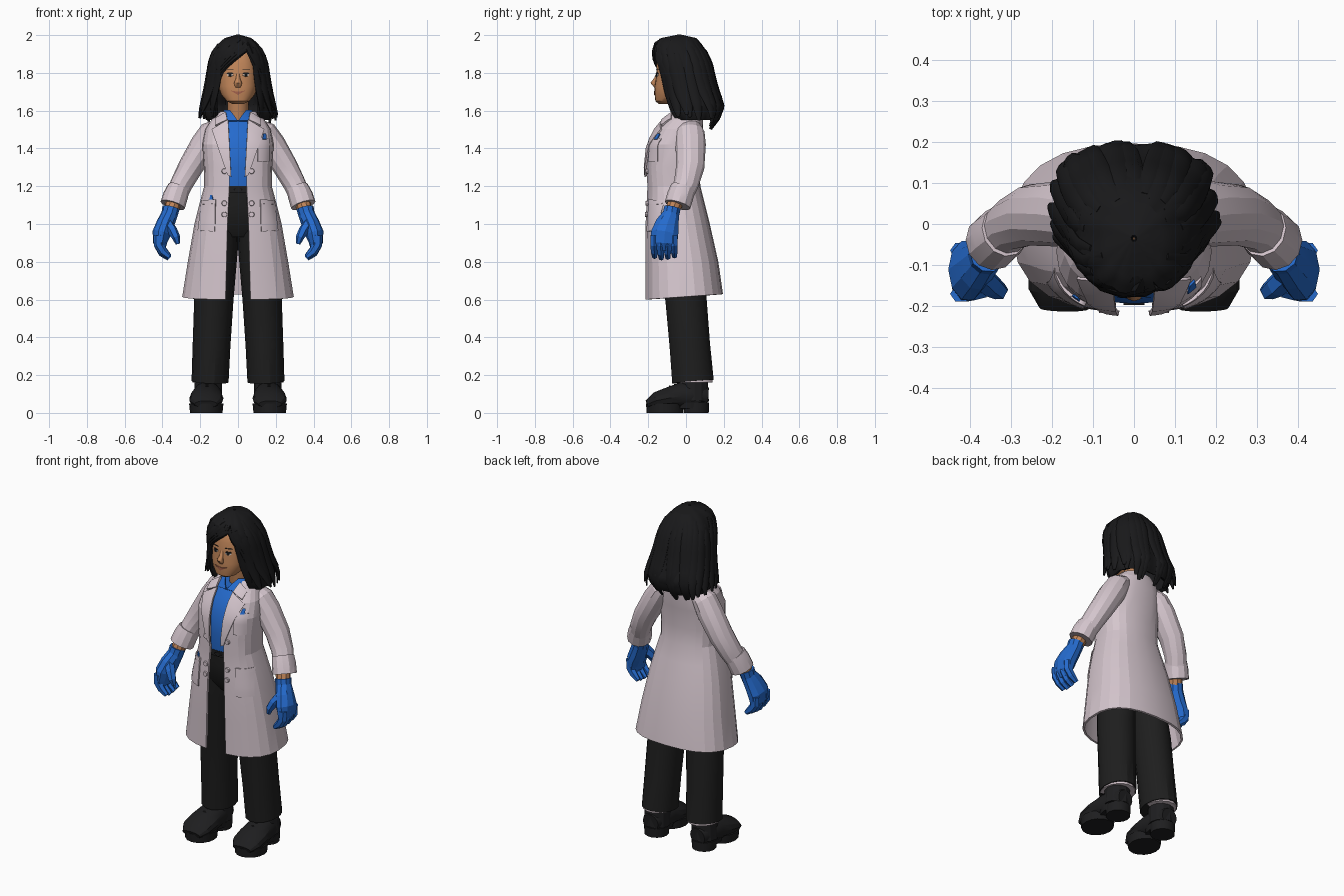
import bpy, bmesh, math, random
from mathutils import Vector

random.seed(4)
if "Cube" in bpy.data.objects:
    bpy.data.objects.remove(bpy.data.objects["Cube"])
POW = 2.5


def material(name, *rgb):
    m = bpy.data.materials.new(name)
    m.use_nodes = True
    m.diffuse_color = (*rgb, 1)
    m.node_tree.nodes["Principled BSDF"].inputs["Base Color"].default_value = (*rgb, 1)
    return m


COAT = material("pale_coat", .66, .56, .61)
BLUE = material("bright_blue", .018, .145, .61)
SKIN = material("brown_skin", .53, .235, .1)
CLOTH = material("black_cloth", .013, .013, .013)
LEATHER = material("black_leather", .013, .013, .014)
HAIRCOL = material("black_hair", .01, .01, .011)
WHITE = material("eye_white", .7, .68, .66)
LIPS = material("lip_brown", .36, .12, .07)


def grid(name, rows, mat, wrap=True, thick=0, angle=28):
    """Skin rows of points into a closed body or an open sheet."""
    bm = bmesh.new()
    vs = [[bm.verts.new(p) for p in row] for row in rows]
    n = len(vs[0])
    for a, b in zip(vs, vs[1:]):
        for j in range(n if wrap else n - 1):
            k = (j + 1) % n
            bm.faces.new((a[j], a[k], b[k], b[j]))
    if wrap:
        bm.faces.new(vs[0])
        bm.faces.new(vs[-1])
    bmesh.ops.remove_doubles(bm, verts=bm.verts, dist=.0001)
    bmesh.ops.recalc_face_normals(bm, faces=bm.faces)
    for e in bm.edges:
        e.smooth = not e.is_boundary
    me = bpy.data.meshes.new(name)
    bm.to_mesh(me)
    bm.free()
    me.materials.append(mat)
    ob = bpy.data.objects.new(name, me)
    bpy.context.collection.objects.link(ob)
    if thick:
        mod = ob.modifiers.new("thickness", 'SOLIDIFY')
        mod.thickness, mod.offset = thick, 0
    bpy.ops.object.select_all(action='DESELECT')
    ob.select_set(True)
    bpy.context.view_layer.objects.active = ob
    bpy.ops.object.shade_smooth_by_angle(angle=math.radians(angle))
    return ob


def spow(v, e):
    return math.copysign(abs(v) ** e, v)


def ring_at(rings, z):
    for a, b in zip(rings, rings[1:]):
        if z <= b[0]:
            t = max(0, (z - a[0]) / (b[0] - a[0]))
            return [p + (q - p) * t for p, q in zip(a, b)]
    return list(rings[-1])


def on_ring(r, a):
    """Point on a rounded ring (z, half width, front y, back y); angle 0 is the front."""
    return Vector((r[1] * spow(math.sin(a), 2 / POW),
                   (r[2] + r[3]) / 2 - (r[3] - r[2]) / 2 * spow(math.cos(a), 2 / POW), r[0]))


def front_y(rings, x, z):
    r = ring_at(rings, z)
    f = max(0, 1 - min(1, abs(x) / r[1]) ** POW) ** (1 / POW)
    return (r[2] + r[3]) / 2 - (r[3] - r[2]) / 2 * f


def loft(name, rings, mat, seg=24):
    return grid(name, [[on_ring(r, math.tau * j / seg) for j in range(seg)] for r in rings], mat)


def shell_rows(rings, seg, ripple=0):
    """Sheet rows that leave a gap at the front, from x = r[4] to x = r[5]."""
    rows = []
    for r in rings:
        e0, e1 = (math.copysign(math.asin(min(1, abs(g) / r[1]) ** (POW / 2)), g) for g in r[4:6])
        row = []
        for j in range(seg + 1):
            a = e1 + (math.tau + e0 - e1) * j / seg
            p = on_ring(r, a)
            k = 1 + ripple * math.sin(11 * a + 5 * r[0])
            row.append(Vector((p.x * k, p.y * k, p.z)))
        rows.append(row)
    return rows


def tube(name, pts, radii, mat, sides=10, hint=(1, 0, 0), angle=28):
    """Tapered tube; radii are (along hint, across hint)."""
    pts, rows = [Vector(p) for p in pts], []
    for i, p in enumerate(pts):
        t = (pts[min(i + 1, len(pts) - 1)] - pts[max(i - 1, 0)]).normalized()
        h = Vector(hint(p) if callable(hint) else hint)
        u = (h - t * h.dot(t)).normalized()
        v = t.cross(u)
        ru, rv = radii[i]
        rows.append([p + u * ru * math.cos(math.tau * j / sides) + v * rv * math.sin(math.tau * j / sides)
                     for j in range(sides)])
    return grid(name, rows, mat, angle=angle)


def patch(name, rings, corners, mat, off, thick, n=6):
    """Thin plate laid on the front of a body, from four (x, z) corners."""
    c, rows = [Vector(p) for p in corners], []
    for i in range(n + 1):
        lo, hi = c[0].lerp(c[3], i / n), c[1].lerp(c[2], i / n)
        row = [lo.lerp(hi, j / n) for j in range(n + 1)]
        rows.append([(q.x, front_y(rings, q.x, q.y) - off, q.y) for q in row])
    return grid(name, rows, mat, wrap=False, thick=thick)


# Open coat: z, half width, front, back, gap edges
BODY = [(.6, .29, -.21, .19, .065), (.8, .26, -.21, .165, .06), (1, .225, -.21, .12, .055),
        (1.1, .2, -.205, .095, .05), (1.2, .173, -.2, .07, .045), (1.3, .175, -.207, .065, .045),
        (1.42, .183, -.195, .075, .05), (1.5, .168, -.155, .085, .06),
        (1.55, .135, -.115, .085, .07), (1.59, .09, -.07, .075, .068)]
rows = shell_rows([(*r[:4], -r[4], r[4]) for r in BODY], 22)
for p in rows[0]:
    p.z += .07 * (p.y + .21)
grid("coat", rows, COAT, wrap=False, thick=.012, angle=14)

# Shirt, collar, belt and hips
INNER = [(z, w - .018, f + .013, b - .018) for z, w, f, b, g in BODY if 1.15 < z < 1.56]
loft("shirt", INNER, BLUE)
COLLAR = [(1.545, .108, -.112, .07, -.002, .002), (1.57, .088, -.095, .07, -.018, .018),
          (1.6, .072, -.065, .07, -.042, .042)]
grid("shirt_collar", shell_rows(COLLAR, 18), BLUE, wrap=False, thick=.008)
loft("belt", [(1.165, .158, -.19, .055), (1.2, .156, -.19, .053)], LEATHER)
loft("hips", [(.93, .12, -.12, .09), (1, .18, -.165, .1), (1.1, .175, -.18, .075), (1.18, .153, -.18, .05)], CLOTH)
tube("buckle", [(0, -.188, 1.183), (0, -.197, 1.183)], [(.025, .016)] * 2, LEATHER, 4)

for s, side in ((1, "left"), (-1, "right")):
    def m(*pts):
        return [(p[0] * s, *p[1:]) for p in pts]

    # Coat details
    patch(side + "_lapel", BODY, m((.036, 1.25), (.055, 1.26), (.138, 1.5), (.052, 1.55)), COAT, .013, .01)
    patch(side + "_lapel_collar", BODY, m((.056, 1.55), (.118, 1.52), (.12, 1.555), (.064, 1.59)), COAT, .016, .012)
    patch(side + "_hip_pocket", BODY, m((.122, .96), (.21, .965), (.19, 1.125), (.118, 1.13)), COAT, .008, .01)
    patch(side + "_pocket_band", BODY, m((.118, 1.108), (.19, 1.103), (.19, 1.125), (.118, 1.13)), COAT, .011, .01)
    for i, z in enumerate((1.28, 1.11, 1.05)):
        y = front_y(BODY, .072, z)
        tube(f"{side}_button_{i}", m((.072, y, z), (.072, y - .014, z)), [(.016, .016), (.013, .013)], COAT)

    # Sleeve, cuff and wrist
    tube(side + "_sleeve", m((.1, .02, 1.515), (.14, .02, 1.485), (.18, .025, 1.42), (.252, .022, 1.3),
                             (.3, .0, 1.21), (.338, -.04, 1.12)),
         [(.045, .06), (.066, .078), (.072, .08), (.066, .075), (.06, .066), (.055, .06)], COAT, 12, angle=15)
    tube(side + "_cuff", m((.314, -.016, 1.19), (.33, -.03, 1.15), (.346, -.045, 1.1)),
         [(.06, .066), (.066, .07), (.067, .07)], COAT, 12)
    tube(side + "_wrist", m((.335, -.045, 1.14), (.36, -.08, 1.05)), [(.044, .044), (.038, .038)], SKIN)

    # Glove with curled fingers
    tube(side + "_glove", m((.355, -.072, 1.085), (.363, -.08, 1.05), (.385, -.1, 1.0), (.405, -.113, .95),
                            (.412, -.117, .9), (.405, -.118, .865)),
         [(.046, .046), (.044, .046), (.048, .064), (.049, .076), (.037, .074), (.022, .064)], BLUE, 10, angle=8)
    for i in range(4):
        y, d = -.17 + .035 * i, .008 * abs(i - 1.3)
        tube(f"{side}_finger_{i}", m((.422, y, .94), (.42, y, .89), (.398, y + .002, .845 + d), (.364, y + .004, .815 + d)),
             [(.026, .022), (.026, .022), (.024, .02), (.014, .014)], BLUE, 6, angle=8)
    tube(side + "_thumb", m((.38, -.12, 1.01), (.348, -.15, .965), (.328, -.163, .93), (.318, -.16, .895)),
         [(.03, .034), (.028, .03), (.022, .023), (.012, .012)], BLUE, 6, angle=8)

    # Trouser leg with pale lining at the hem
    tube(side + "_trouser_leg", m((.09, -.035, 1), (.098, -.03, .88), (.128, 0, .6), (.14, .02, .36), (.148, .037, .165)),
         [(.092, .12), (.098, .12), (.104, .112), (.1, .11), (.098, .113)], CLOTH, 14)
    tube(side + "_trouser_lining", m((.148, .037, .18), (.148, .037, .162)), [(.092, .106)] * 2, COAT, 14)

    # Shoe: upper, shaft, laces, sole and heel
    tube(side + "_shoe_upper", m((.158, .116, .085), (.16, .06, .09), (.163, -.02, .09), (.167, -.09, .078),
                                 (.169, -.16, .064), (.17, -.206, .046)),
         [(.05, .05), (.07, .08), (.08, .074), (.09, .06), (.088, .046), (.06, .02)], LEATHER, 14)
    tube(side + "_shoe_shaft", m((.16, .045, .06), (.156, .045, .2)), [(.076, .076), (.07, .07)], LEATHER, 12)
    for i in range(3):
        y = -.03 - .028 * i
        tube(f"{side}_lace_{i}", m((.125, y, .142 - .01 * i), (.164, y, .158 - .01 * i), (.2, y, .142 - .01 * i)),
             [(.007, .007)] * 3, LEATHER, 6, hint=(0, 1, 0))
    tube(side + "_sole", m((.168, -.112, 0), (.168, -.112, .05)), [(.086, .096), (.091, .1)], LEATHER, 16)
    tube(side + "_arch", m((.163, .02, .024), (.163, .02, .055)), [(.066, .09), (.072, .09)], LEATHER, 12)
    tube(side + "_heel", m((.16, .054, 0), (.16, .054, .055)), [(.068, .068), (.072, .07)], LEATHER, 14)

# Breast pocket and small badges
patch("breast_pocket", BODY, [(.105, 1.33), (.162, 1.33), (.162, 1.45), (.105, 1.46)], COAT, .009, .01)
patch("breast_badge", BODY, [(.13, 1.448), (.15, 1.448), (.147, 1.478), (.135, 1.478)], BLUE, .016, .006)
patch("pocket_badge", BODY, [(-.15, 1.13), (-.132, 1.13), (-.137, 1.152), (-.145, 1.152)], BLUE, .009, .006)

# Neck and head
tube("neck", [(0, .02, 1.52), (0, .0, 1.7)], [(.056, .058), (.056, .06)], SKIN, 14)
HEAD = [(1.636, .03, -.145, -.07), (1.65, .06, -.162, -.04), (1.685, .09, -.166, .03), (1.73, .105, -.166, .08),
        (1.79, .109, -.157, .11), (1.85, .106, -.155, .11), (1.91, .085, -.13, .09), (1.95, .04, -.09, .05)]
loft("head", HEAD, SKIN)
tube("nose", [(0, -.148, 1.80), (0, -.16, 1.77), (0, -.173, 1.747), (0, -.16, 1.726)],
     [(.008, .008), (.012, .009), (.021, .015), (.017, .008)], SKIN, 8, angle=60)
patch("mouth", HEAD, [(-.04, 1.707), (0, 1.683), (.04, 1.707), (0, 1.7)], LIPS, .002, .005)
for s, side in ((1, "left"), (-1, "right")):
    x = .042 * s
    patch(side + "_eye", HEAD, [(x - .018, 1.788), (x, 1.779), (x + .018, 1.788), (x, 1.799)], WHITE, .002, .004)
    patch(side + "_iris", HEAD, [(x - .007, 1.782), (x + .007, 1.782), (x + .007, 1.796), (x - .007, 1.796)], HAIRCOL, .004, .004)
    for part, z, w, h in (("lash", 1.799, .018, .004), ("brow", 1.82, .022, .002)):
        patch(f"{side}_{part}", HEAD, [(x - w, z - h), (x + w, z - h), (x + w * .7, z + h / 2), (x - w * .7, z + h / 2)],
              HAIRCOL, .003, .004)
    tube(side + "_ear", [(.108 * s, -.03, 1.785), (.116 * s, -.03, 1.755), (.108 * s, -.04, 1.72)],
         [(.008, .015), (.011, .024), (.007, .01)], SKIN, 8)

# Hair shell, parted on the model's left
HAIR = [(1.49, .12, -.02, .11, -.1, .1), (1.54, .15, -.05, .15, -.11, .105), (1.58, .168, -.075, .175, -.11, .105),
        (1.63, .174, -.092, .188, -.112, .108), (1.7, .165, -.108, .16, -.116, .116), (1.78, .153, -.126, .137, -.11, .113),
        (1.83, .147, -.145, .13, -.08, .102), (1.87, .137, -.158, .117, -.025, .085), (1.91, .122, -.164, .098, .04, .066),
        (1.95, .094, -.156, .07, .05, .05), (1.978, .06, -.12, .045, .03, .03), (1.992, .004, -.04, -.03, 0, 0)]
fine = [ring_at(HAIR, 1.555 + .014 * i) for i in range(31)] + [HAIR[-1]]
grid("hair_cap", shell_rows(fine, 66, .025), HAIRCOL, wrap=False, thick=.022)


def lock(name, path, width, flip=0):
    """Flat tapered strand following (angle, z) points over the hair."""
    pts, radii, n = [], [], len(path) - 1
    for i, (a, z) in enumerate(path):
        p = on_ring(ring_at(HAIR, z), a)
        out = Vector((p.x, p.y, 0)).normalized()
        pts.append(p + out * (.003 + flip * (i / n) ** 5))
        w = max(.12, math.sin(math.pi * (.12 + .85 * i / n)) ** .6)
        radii.append((.016 * w, width * w))
    tube(name, pts, radii, HAIRCOL, 8, hint=lambda p: (p.x, p.y - .01, .05), angle=40)


# Long locks round the sides and back; tips hang lower behind and flick out at the sides
for i in range(21):
    a = .7 + (math.tau - 1.4) * i / 20
    top, tip = random.uniform(1.92, 1.97), 1.57 - .03 * (1 - math.cos(a)) + random.uniform(-.012, .012)
    sway = random.uniform(-.16, .16)
    flip = .045 if abs(math.sin(a)) > .8 else .012
    tip += .02 if abs(math.sin(a)) > .8 else 0
    lock(f"hair_lock_{i}", [(a + sway * t / 8, top + (tip - top) * t / 8) for t in range(9)], .036, flip)

# Swept fringe and the short side of the parting
for k in range(4):
    sweep = ((.36, 1.93), (.12, 1.915), (-.1, 1.885), (-.34, 1.85), (-.56, 1.81), (-.72, 1.72), (-.78, 1.6))
    lock(f"fringe_{k}", [(a - .05 * k * i / 3, z + .022 * k * (1 - i / 6)) for i, (a, z) in enumerate(sweep)], .024)
for k in range(2):
    sweep = ((.36, 1.935), (.54, 1.88), (.72, 1.82), (.8, 1.75), (.8, 1.67), (.74, 1.58))
    lock(f"side_fringe_{k}", [(a + .16 * k * (i / 5 + .3), z + .008 * k) for i, (a, z) in enumerate(sweep)], .026)
